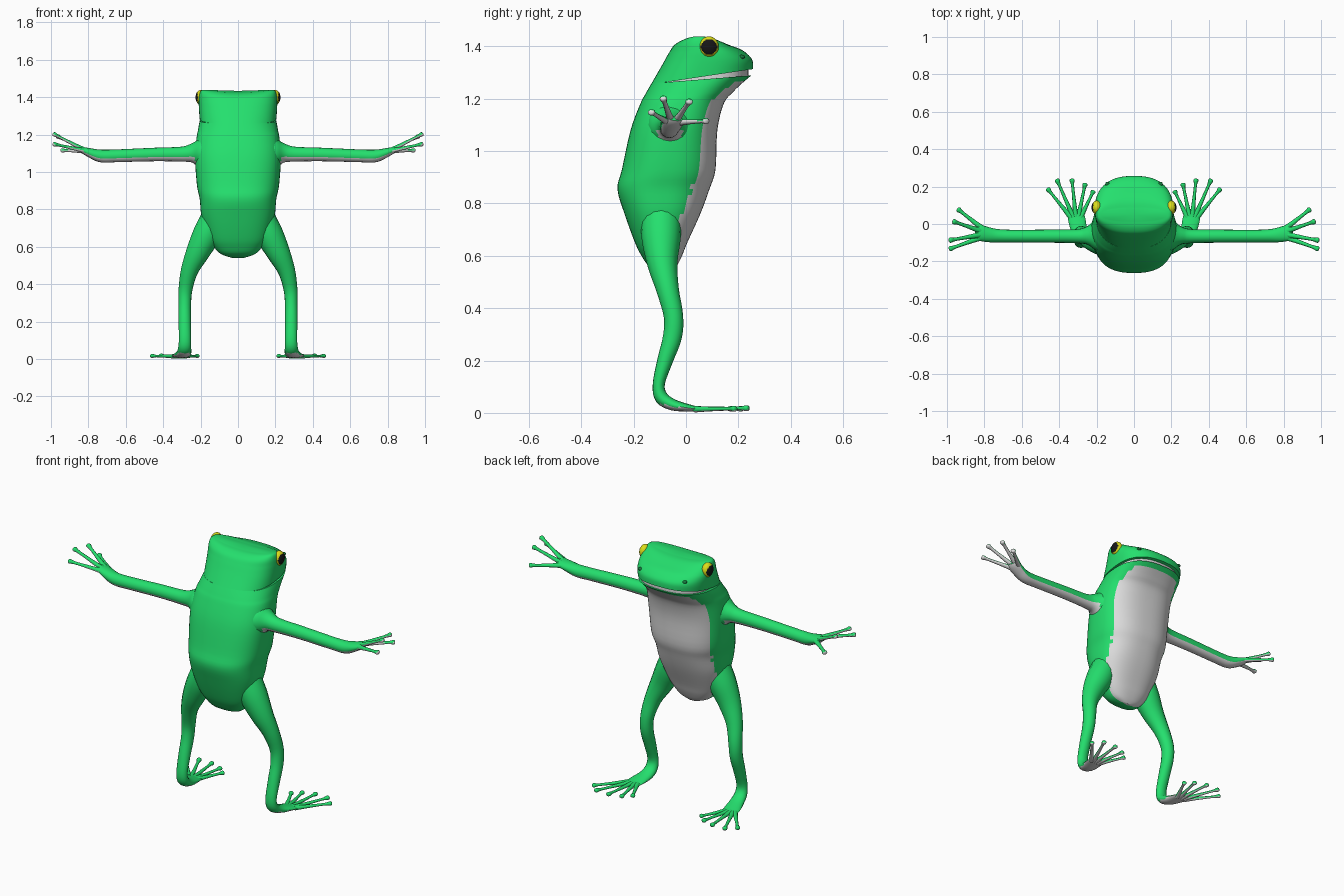
import bpy, bmesh, math
from mathutils import Vector

if "Cube" in bpy.data.objects:
    bpy.data.objects.remove(bpy.data.objects["Cube"])


def material(name, color):
    m = bpy.data.materials.new(name)
    m.use_nodes = True
    m.diffuse_color = (*color, 1)
    m.node_tree.nodes["Principled BSDF"].inputs["Base Color"].default_value = (*color, 1)
    return m


GREEN = material("skin green", (0.018, 0.74, 0.155))
WHITE = material("belly white", (0.72, 0.72, 0.72))
YELLOW = material("eye yellow", (0.72, 0.72, 0.01))
BLACK = material("pupil black", (0.008, 0.008, 0.008))
DARK = material("nostril green", (0.008, 0.2, 0.05))


def finish(name, bm, mats, rule=None, angle=50):
    bmesh.ops.recalc_face_normals(bm, faces=bm.faces)
    bm.normal_update()
    if rule:
        for f in bm.faces:
            f.material_index = int(bool(rule(f)))
    me = bpy.data.meshes.new(name)
    bm.to_mesh(me)
    bm.free()
    ob = bpy.data.objects.new(name, me)
    bpy.context.collection.objects.link(ob)
    for m in mats:
        me.materials.append(m)
    bpy.ops.object.select_all(action='DESELECT')
    ob.select_set(True)
    bpy.context.view_layer.objects.active = ob
    bpy.ops.object.shade_smooth_by_angle(angle=math.radians(angle))
    return ob


def smooth_rows(keys, steps):
    """Catmull-Rom interpolation between rows of numbers."""
    out = []
    for i in range(len(keys) - 1):
        a, b, c, d = (keys[max(i - 1, 0)], keys[i], keys[i + 1], keys[min(i + 2, len(keys) - 1)])
        for s in range(steps):
            t = s / steps
            out.append([q + 0.5 * t * (r - p + t * (2 * p - 5 * q + 4 * r - u + t * (3 * (q - r) + u - p)))
                        for p, q, r, u in zip(a, b, c, d)])
    return out + [list(keys[-1])]


def skin(rings):
    """Bridge rings of points and close both ends."""
    bm = bmesh.new()
    rows = [[bm.verts.new(p) for p in ring] for ring in rings]
    n = len(rows[0])
    for lo, hi in zip(rows, rows[1:]):
        for i in range(n):
            j = (i + 1) % n
            bm.faces.new((lo[i], lo[j], hi[j], hi[i]))
    for row in (rows[0], rows[-1]):
        mid = bm.verts.new(sum((v.co for v in row), Vector()) / n)
        for i in range(n):
            bm.faces.new((row[i], row[(i + 1) % n], mid))
    return bm


def torso_ring(row, brow=0.0, power=2.5, n=56):
    """Rounded-box ring: height, back y, front y, half width, forward rise."""
    z, back, front, half, rise = row
    pts = []
    for k in range(n):
        a = math.tau * (k + 0.5) / n
        c, s = math.cos(a), math.sin(a)
        x = half * math.copysign(abs(c) ** (2 / power), c)
        y = (back + front) / 2 + (front - back) / 2 * math.copysign(abs(s) ** (2 / power), s)
        lift = brow * max(0, z - 1.38) / 0.05 * (x / 0.2) ** 2
        pts.append(Vector((x, y, z + rise * max(0, y + 0.085) + lift)))
    return pts


def tube(path, side, steps=4, n=16):
    """Limb along x, y, z, side radius, thickness radius."""
    rows = smooth_rows(path, steps)
    pts = [Vector(r[:3]) for r in rows]
    rings = []
    for i, r in enumerate(rows):
        t = (pts[min(i + 1, len(pts) - 1)] - pts[max(i - 1, 0)]).normalized()
        u = (side - t * side.dot(t)).normalized()
        v = t.cross(u)
        rings.append([pts[i] + u * r[3] * math.cos(math.tau * k / n) + v * r[4] * math.sin(math.tau * k / n)
                      for k in range(n)])
    return skin(rings)


def digit(base, tip, thick, bulb, side):
    """Thin digit ending in a round pad."""
    a, b = Vector(base), Vector(tip)
    stops = ((0, 1.5), (0.3, 1.1), (0.7, 0.8), (0.86, 0.9), (0.94, bulb), (0.985, bulb * 0.8), (1, 0.15))
    return tube([(*a.lerp(b, f), thick * w, thick * w * 0.85) for f, w in stops], side, 3, 10)


def ball(center, scale, segs=32):
    bm = bmesh.new()
    bmesh.ops.create_uvsphere(bm, u_segments=segs, v_segments=segs // 2, radius=1)
    bmesh.ops.scale(bm, vec=scale, verts=bm.verts)
    bmesh.ops.translate(bm, vec=center, verts=bm.verts)
    return bm


# Body with pale belly
body_rows = smooth_rows([
    (0.54, -0.085, -0.05, 0.03, 0), (0.56, -0.14, -0.035, 0.09, 0), (0.6, -0.17, -0.015, 0.13, 0),
    (0.65, -0.195, 0.005, 0.16, 0), (0.76, -0.235, 0.055, 0.195, 0), (0.855, -0.262, 0.09, 0.205, 0),
    (0.93, -0.245, 0.113, 0.22, 0), (1.08, -0.212, 0.12, 0.23, 0), (1.18, -0.175, 0.145, 0.222, 0.01),
    (1.215, -0.157, 0.18, 0.215, 0.04), (1.24, -0.143, 0.215, 0.21, 0.065),
    (1.262, -0.13, 0.25, 0.205, 0.08)], 4)


def belly(f):
    c = f.calc_center_median()
    if c.z > 1.2 and f.normal.z > 0.5 or c.z > 1.25 + 0.08 * c.y:
        return False
    row = min(body_rows, key=lambda r: abs(r[0] - c.z))
    depth = (c.y - (row[1] + row[2]) / 2) / (row[2] - row[1]) * 2
    return depth > min(0.66, 0.4 + max(0, c.z - 0.6) * 0.8)


finish("body", skin([torso_ring(r) for r in body_rows]), [GREEN, WHITE], belly)

# Head above the mouth slit, and the pale mouth lining inside it
head_rows = smooth_rows([
    (1.262, -0.13, 0.257, 0.205, 0.15), (1.3, -0.108, 0.255, 0.208, 0.13), (1.34, -0.085, 0.24, 0.21, 0.08),
    (1.375, -0.065, 0.21, 0.21, 0.045), (1.405, -0.045, 0.165, 0.206, 0), (1.422, -0.015, 0.12, 0.196, 0),
    (1.427, 0.015, 0.085, 0.17, 0)], 4)
finish("head", skin([torso_ring(r, 0.017) for r in head_rows]), [GREEN])
finish("mouth_lining", skin([torso_ring((z, -0.1, 0.238, 0.19, 0.11)) for z in (1.25, 1.285)]), [WHITE])

for s, label in ((1, "left"), (-1, "right")):
    def flip(rows):
        return [(s * r[0], *r[1:]) for r in rows]

    # Eye with a painted pupil, and nostril
    eye = Vector((s * 0.199, 0.088, 1.398))

    def pupil(f):
        d = f.calc_center_median() - eye
        return d.x * s > 0 and (d.y / 0.031) ** 2 + (d.z / 0.029) ** 2 < 1

    finish(label + "_eye", ball(eye, (0.028, 0.037, 0.04), 48), [YELLOW, BLACK], pupil)
    finish(label + "_nostril", ball((s * 0.142, 0.213, 1.36), (0.012, 0.013, 0.008), 16), [DARK])

    # Arm, pale underneath
    def under_arm(f):
        return f.normal.z < -0.45

    def palm_side(f):
        return f.normal.x * s * 0.7 - f.normal.z * 0.7 > 0.15

    across = Vector((0, 1, 0))
    arm = flip([(0.13, -0.055, 1.1, 0.1, 0.095), (0.2, -0.06, 1.1, 0.085, 0.08), (0.245, -0.062, 1.1, 0.052, 0.052),
                (0.3, -0.065, 1.095, 0.038, 0.04), (0.45, -0.065, 1.093, 0.035, 0.036),
                (0.65, -0.065, 1.086, 0.034, 0.034), (0.73, -0.063, 1.085, 0.036, 0.034),
                (0.78, -0.057, 1.098, 0.04, 0.027), (0.825, -0.047, 1.115, 0.042, 0.018),
                (0.845, -0.042, 1.125, 0.03, 0.01)])
    finish(label + "_arm", tube(arm, across), [GREEN, WHITE], under_arm)
    tips = [(0.99, -0.135, 1.15), (0.99, -0.088, 1.205), (0.97, 0.015, 1.193), (0.945, 0.082, 1.115)]
    for i, tip in enumerate(flip(tips)):
        base = (s * 0.805, -0.068 + 0.013 * i, 1.11)
        finish(f"{label}_finger_{i + 1}", digit(base, tip, 0.0115, 1.25, across), [GREEN, WHITE], palm_side)

    # Leg running into a flat foot, pale sole
    def sole(f):
        return f.normal.z < -0.4 and f.calc_center_median().z < 0.03

    sideways = Vector((1, 0, 0))
    leg = flip([(0.12, -0.095, 0.77, 0.07, 0.075), (0.165, -0.095, 0.67, 0.075, 0.075),
                (0.215, -0.09, 0.57, 0.063, 0.058), (0.26, -0.07, 0.47, 0.046, 0.043),
                (0.281, -0.048, 0.37, 0.037, 0.037), (0.285, -0.052, 0.29, 0.034, 0.036),
                (0.285, -0.08, 0.2, 0.033, 0.03), (0.284, -0.104, 0.11, 0.032, 0.023),
                (0.285, -0.093, 0.058, 0.035, 0.026), (0.29, -0.05, 0.031, 0.04, 0.022),
                (0.303, 0.01, 0.019, 0.046, 0.014), (0.312, 0.055, 0.014, 0.043, 0.008),
                (0.314, 0.075, 0.013, 0.03, 0.005)])
    finish(label + "_leg", tube(leg, sideways), [GREEN, WHITE], sole)
    toes = [(0.215, 0.18, 0.016), (0.26, 0.22, 0.016), (0.332, 0.243, 0.018), (0.414, 0.241, 0.018),
            (0.465, 0.192, 0.016)]
    for i, tip in enumerate(flip(toes)):
        base = (s * (0.285 + 0.013 * i), 0.035, 0.014)
        finish(f"{label}_toe_{i + 1}", digit(base, tip, 0.01, 1.35, sideways), [GREEN, WHITE], sole)
